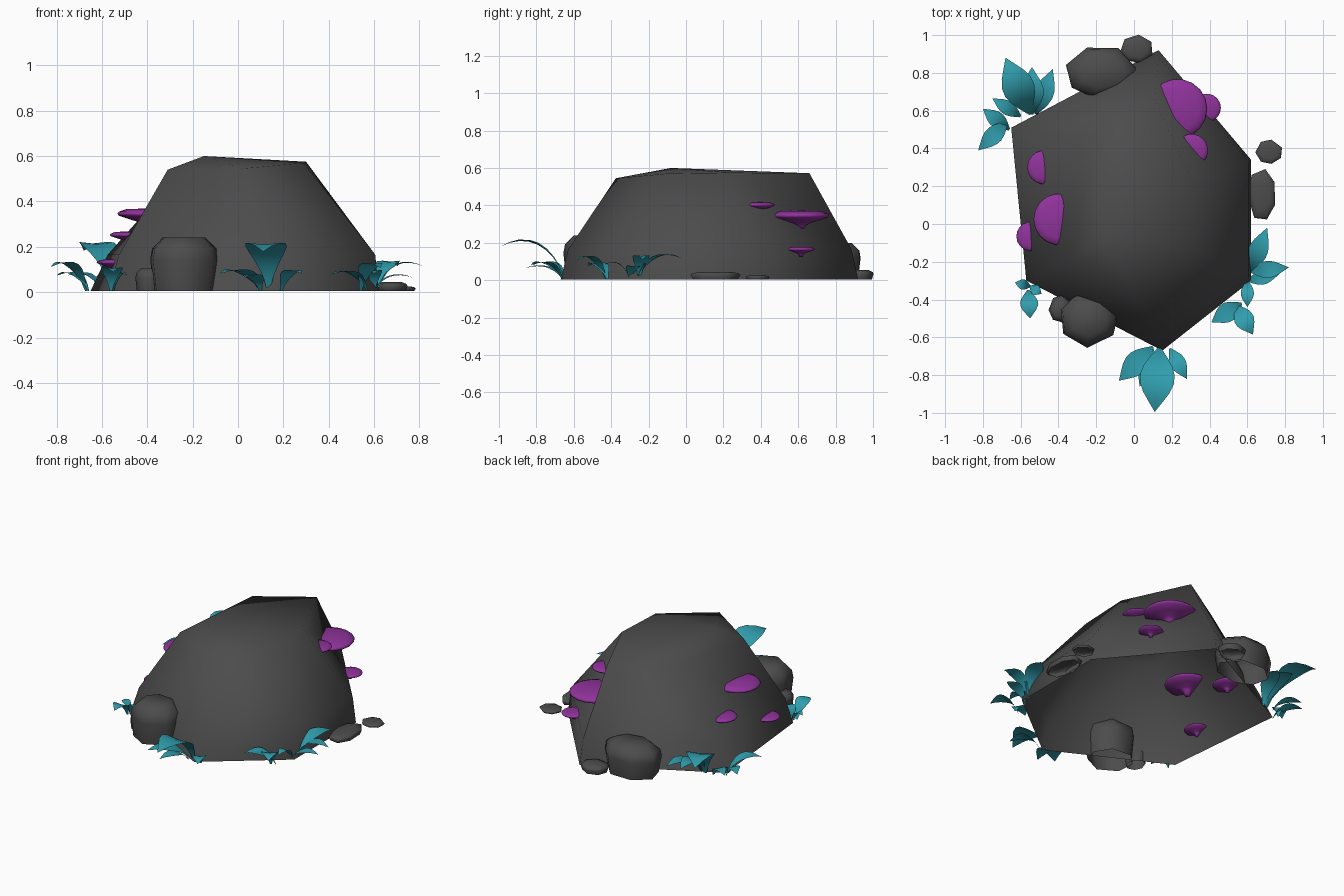
import bpy, math, random
from mathutils import Vector

if "Cube" in bpy.data.objects:
    bpy.data.objects.remove(bpy.data.objects["Cube"])

random.seed(4)


def mat(name, c):
    m = bpy.data.materials.new(name)
    m.diffuse_color = (*c, 1)
    m.use_nodes = True
    m.node_tree.nodes["Principled BSDF"].inputs["Base Color"].default_value = m.diffuse_color
    return m


STONE = mat("dark stone", (0.072, 0.072, 0.072))
PURPLE = mat("purple fungus", (0.28, 0.033, 0.33))
TEAL = mat("teal leaf", (0.030, 0.34, 0.42))


def make(name, verts, faces, m, angle):
    me = bpy.data.meshes.new(name)
    me.from_pydata(verts, [], faces)
    me.materials.append(m)
    ob = bpy.data.objects.new(name, me)
    bpy.context.collection.objects.link(ob)
    bpy.ops.object.select_all(action='DESELECT')
    ob.select_set(True)
    bpy.context.view_layer.objects.active = ob
    bpy.ops.object.shade_smooth_by_angle(angle=math.radians(angle))
    return ob


def loft(rings):
    """Triangulated skin between rings running anticlockwise, bottom to top."""
    n = len(rings[0])
    verts = [p for r in rings for p in r]
    faces = []
    for k in range(len(rings) - 1):
        for i in range(n):
            a, b = k * n + i, k * n + (i + 1) % n
            faces += [(a, b, a + n), (b, b + n, a + n)]
    return verts, faces


# Main boulder: six-sided, open underneath, with a low peak on top
base = [(.15, -.67), (.62, -.30), (.62, .34), (.13, .92), (-.65, .51), (-.57, -.30)]
mid = [(.14, -.63), (.605, -.28), (.605, .33), (.13, .885), (-.575, .47), (-.525, -.28)]
top = [(.02, -.375, .545), (.29, -.10, .57), (.30, .24, .575),
       (.11, .66, .572), (-.22, .46, .565), (-.31, -.16, .54)]
v, f = loft([[(x, y, .005) for x, y in base], [(x, y, .165) for x, y in mid], top])
v.append((-.15, -.08, .60))
f += [(12 + i, 12 + (i + 1) % 6, 18) for i in range(6)]
make("boulder", v, f, STONE, 85)


# Small stones around the foot, also open underneath
def stone(name, x0, x1, y0, y1, h, turn):
    n = 7
    cx, cy, rx, ry = (x0 + x1) / 2, (y0 + y1) / 2, (x1 - x0) / 2, (y1 - y0) / 2
    dirs = [turn + (i + random.uniform(-.15, .15)) * math.tau / n for i in range(n)]
    rings = []
    for s, z in ((.93, .02), (1.04, .6), (.98, .8), (.65, 1)):
        rings.append([(cx + s * rx * math.cos(a), cy + s * ry * math.sin(a), max(.005, h * z))
                      for a in dirs])
    vv, ff = loft(rings)
    ff.append(tuple(range(3 * n, 4 * n)))
    make(name, vv, ff, STONE, 85)


stone("front_stone", -.39, -.09, -.65, -.36, .24, .2)
stone("front_side_stone", -.45, -.33, -.52, -.38, .105, .5)
stone("back_stone", -.36, .02, .67, .94, .20, .1)
stone("back_side_stone", -.07, .10, .85, 1.0, .055, .5)
stone("right_stone", .60, .75, .02, .29, .045, .5)
stone("right_outer_stone", .645, .785, .32, .445, .026, .4)

# Bracket mushrooms: revolved caps half sunk into the boulder
CAP = [(.72, .15), (.95, .07), (1, .01), (.95, -.06), (.62, -.17), (.32, -.26), (.18, -.34), (.13, -.52)]


def mushroom(name, x, y, z, r):
    n = 18
    rings = [[(x + r * p * math.cos(i * math.tau / n), y + r * p * math.sin(i * math.tau / n), z + r * q)
              for i in range(n)] for p, q in reversed(CAP)]
    vv, ff = loft(rings)
    vv.append((x, y, z + .18 * r))
    k = (len(CAP) - 1) * n
    ff += [(k + i, k + (i + 1) % n, len(vv) - 1) for i in range(n)]
    ff.append(tuple(reversed(range(n))))
    make(name, vv, ff, PURPLE, 85)


for i, a in enumerate([(.23, .61, .345, .158), (.305, .39, .402, .087), (.385, .615, .165, .075),
                       (-.395, .025, .345, .137), (-.475, .30, .252, .09), (-.545, -.065, .131, .078)]):
    mushroom(f"mushroom_{i + 1}", *a)


# Leaves: arched pointed blades with a slight crease, given by root, tip, width, height
def leaf(x0, y0, x1, y1, w, h, verts, faces):
    d = Vector((x1 - x0, y1 - y0, 0))
    side = Vector((-d.y, d.x, 0)).normalized()
    n = 8
    o = len(verts)
    for k in range(n + 1):
        t = k / n
        c = Vector((x0, y0, .005)) + d * t ** 1.25
        c.z += h * (1 - (1 - t / .72) ** 2)
        half = w / 2 * (math.sin(math.pi * t ** 1.2) ** 1.15 if 0 < t < 1 else 0) + .006 * (1 - t)
        for s in (-1, 0, 1):
            verts.append(c + side * s * half + Vector((0, 0, abs(s) * half * .1)))
    for k in range(n):
        for s in range(2):
            a = o + 3 * k + s
            faces.append((a, a + 3, a + 4, a + 1))


plants = {
    "front_plant": [(.135, -.65, .11, -.995, .18, .205), (.10, -.65, -.08, -.83, .12, .09),
                    (.10, -.66, .03, -.86, .08, .07), (.19, -.66, .28, -.82, .08, .09)],
    "front_left_plant": [(-.56, -.35, -.55, -.50, .09, .10), (-.55, -.33, -.63, -.31, .05, .07),
                         (-.55, -.33, -.49, -.37, .05, .08)],
    "right_plant": [(.61, -.26, .705, -.02, .10, .13), (.61, -.25, .82, -.23, .085, .125),
                    (.60, -.30, .77, -.265, .07, .07), (.60, -.30, .60, -.44, .065, .09)],
    "front_right_plant": [(.57, -.42, .41, -.52, .10, .085), (.54, -.43, .63, -.585, .10, .12)],
    "back_left_plant": [(-.55, .58, -.68, .88, .165, .21), (-.54, .58, -.54, .83, .12, .14),
                        (-.52, .58, -.43, .82, .10, .12), (-.60, .57, -.75, .665, .07, .08)],
    "left_plant": [(-.66, .50, -.80, .61, .08, .08), (-.67, .54, -.825, .39, .09, .125)],
}
for name, leaves in plants.items():
    v, f = [], []
    for a in leaves:
        leaf(*a, v, f)
    make(name, v, f, TEAL, 60)
